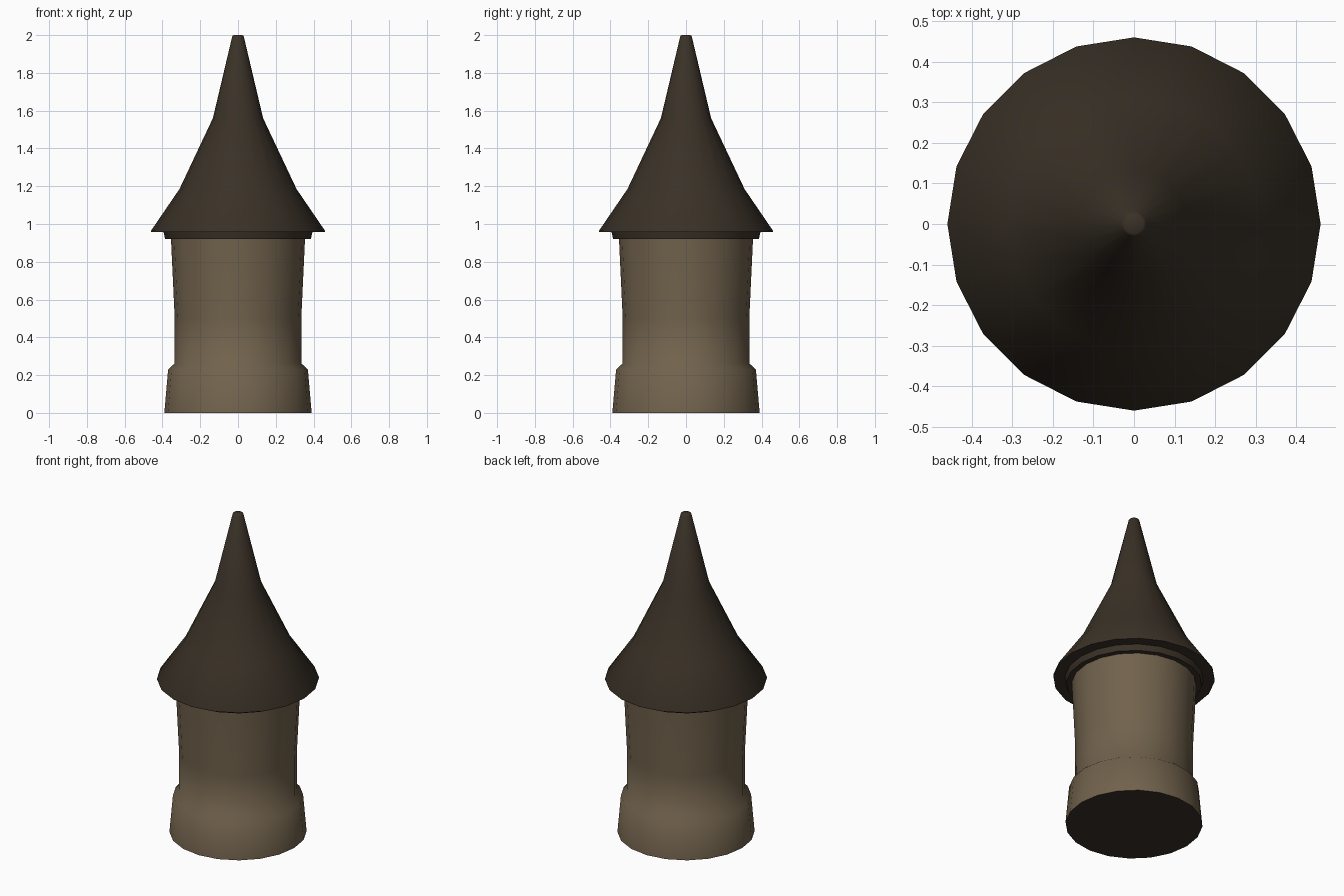
import bpy, bmesh, math

if "Cube" in bpy.data.objects:
    bpy.data.objects.remove(bpy.data.objects["Cube"])

SIDES = 20


def material(name, rgb):
    m = bpy.data.materials.new(name)
    m.diffuse_color = (*rgb, 1)
    m.use_nodes = True
    m.node_tree.nodes["Principled BSDF"].inputs["Base Color"].default_value = m.diffuse_color
    return m


stone = material("warm stone", (0.165, 0.122, 0.073))
dark = material("dark brown", (0.042, 0.031, 0.020))


def lathe(name, profile, mats, angle=50):
    """Spin a (radius, z) profile into a capped 20-sided solid."""
    bm = bmesh.new()
    rings = []
    for r, z in profile:
        rings.append([bm.verts.new((r * math.cos(2 * math.pi * i / SIDES),
                                    r * math.sin(2 * math.pi * i / SIDES), z))
                      for i in range(SIDES)])
    for a, b in zip(rings, rings[1:]):
        for i in range(SIDES):
            j = (i + 1) % SIDES
            bm.faces.new((a[i], a[j], b[j], b[i]))
    bm.faces.new(rings[0][::-1])
    bm.faces.new(rings[-1])
    bm.normal_update()
    # the flat underside takes the last material
    for f in bm.faces:
        if f.normal.z < -0.9:
            f.material_index = len(mats) - 1
    me = bpy.data.meshes.new(name)
    bm.to_mesh(me)
    bm.free()
    for m in mats:
        me.materials.append(m)
    ob = bpy.data.objects.new(name, me)
    bpy.context.collection.objects.link(ob)
    bpy.ops.object.select_all(action='DESELECT')
    ob.select_set(True)
    bpy.context.view_layer.objects.active = ob
    bpy.ops.object.shade_smooth_by_angle(angle=math.radians(angle))
    return ob


# Tower wall with flared plinth and dark underside
lathe("tower_body", [(0.39, 0), (0.37, 0.23), (0.335, 0.262),
                     (0.335, 0.50), (0.355, 0.925)], [stone, dark])

# Conical roof with eave collar
lathe("roof", [(0.386, 0.92), (0.394, 0.957), (0.46, 0.957), (0.46, 0.965),
               (0.31, 1.185), (0.133, 1.56), (0.03, 1.995), (0.024, 2.0)], [dark])
